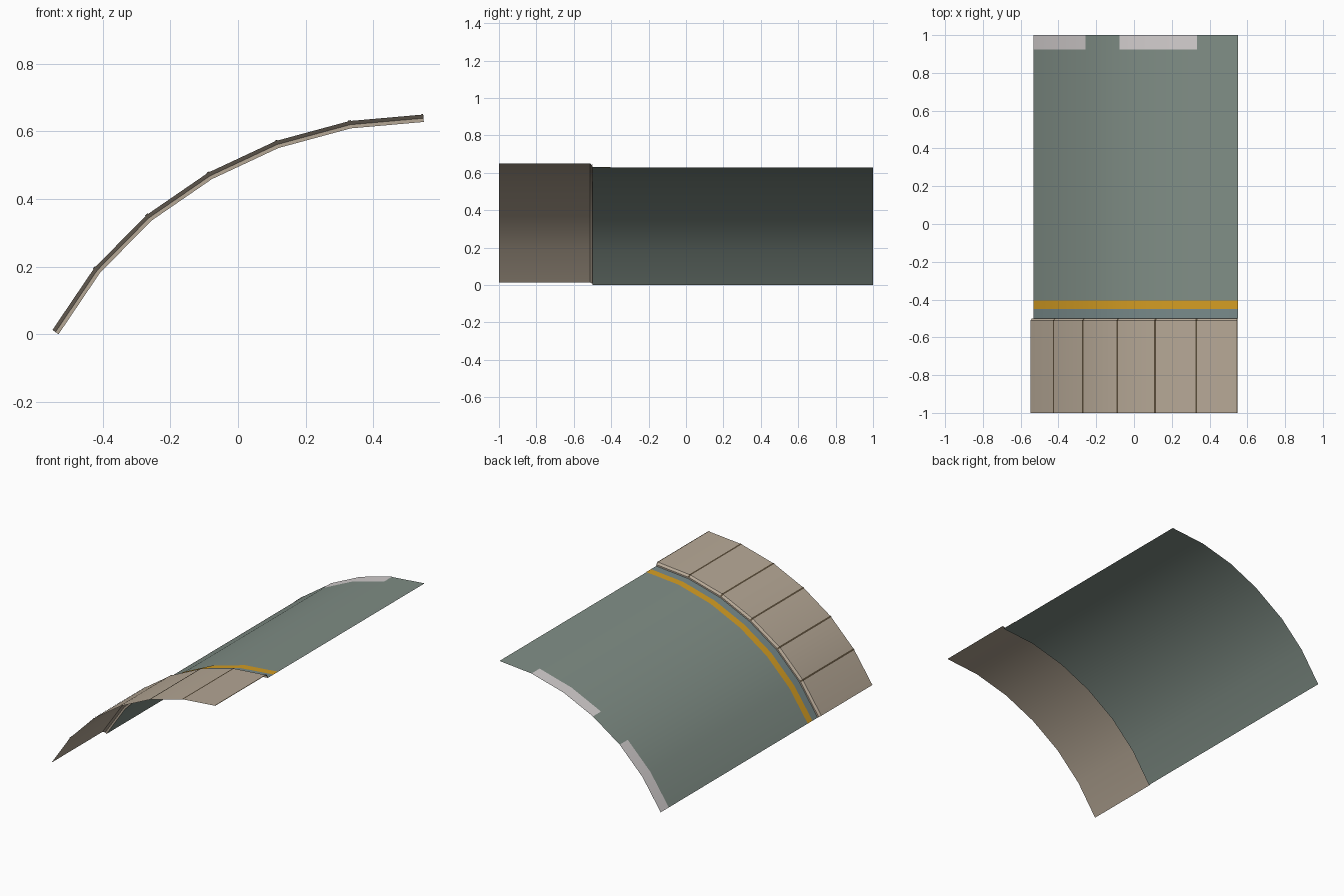
import bpy
import bmesh
from mathutils import Vector

if "Cube" in bpy.data.objects:
    bpy.data.objects.remove(bpy.data.objects["Cube"])


def srgb(r, g, b):
    def lin(c):
        c /= 255
        return c / 12.92 if c <= 0.04045 else ((c + 0.055) / 1.055) ** 2.4
    return (lin(r), lin(g), lin(b), 1)


def material(name, *rgb):
    m = bpy.data.materials.new(name)
    m.diffuse_color = srgb(*rgb)
    m.use_nodes = True
    m.node_tree.nodes["Principled BSDF"].inputs["Base Color"].default_value = m.diffuse_color
    return m


GREEN = material("grey_green", 128, 142, 134)
BLUE = material("blue_grey", 120, 138, 138)
YELLOW = material("amber", 212, 157, 35)
WHITE = material("pale_grey", 212, 207, 207)
TAN = material("tan", 182, 168, 150)
BROWN = material("dark_brown", 90, 77, 58)

# curved cross-section (x, z), from low left to high right
ARC = [Vector(p) for p in [(-0.531, 0), (-0.408, 0.182), (-0.256, 0.336), (-0.077, 0.459),
                           (0.12, 0.551), (0.334, 0.609), (0.55, 0.628)]]


def seg_normal(a, b):
    d = (b - a).normalized()
    return Vector((-d.y, d.x))


def offset(pts, dist):
    """Mitred parallel copy of a profile."""
    ns = [seg_normal(a, b) for a, b in zip(pts, pts[1:])]
    out = []
    for i, p in enumerate(pts):
        n0, n1 = ns[max(i - 1, 0)], ns[min(i, len(ns) - 1)]
        n = (n0 + n1).normalized()
        out.append(p + n * dist / n.dot(n0))
    return out


def sheet(name, mat, rails):
    """Surface through a list of (y, profile) rows, facing outwards."""
    bm = bmesh.new()
    rows = [[bm.verts.new((p.x, y, p.y)) for p in prof] for y, prof in rails]
    for r0, r1 in zip(rows, rows[1:]):
        for i in range(len(r0) - 1):
            bm.faces.new((r0[i], r0[i + 1], r1[i + 1], r1[i]))
    bm.normal_update()
    mesh = bpy.data.meshes.new(name)
    bm.to_mesh(mesh)
    bm.free()
    mesh.materials.append(mat)
    ob = bpy.data.objects.new(name, mesh)
    bpy.context.collection.objects.link(ob)
    bpy.ops.object.select_all(action='DESELECT')
    ob.select_set(True)
    bpy.context.view_layer.objects.active = ob
    bpy.ops.object.shade_smooth_by_angle(angle=0.6)
    return ob


# main curved panel
sheet("curved_panel", GREEN, [(-0.5, ARC), (1, ARC)])

# painted bands and end patches just above the panel
SKIN = offset(ARC, 0.002)
sheet("blue_band", BLUE, [(-0.5, SKIN), (-0.45, SKIN)])
sheet("amber_band", YELLOW, [(-0.45, SKIN), (-0.405, SKIN)])
for name, a, b in (("lower_end_patch", 0, 2), ("upper_end_patch", 3, 5)):
    sheet(name, WHITE, [(0.925, SKIN[a:b + 1]), (1, SKIN[a:b + 1])])

# raised collar with a chamfered back lip
OUTER, MID = offset(ARC, 0.022), offset(ARC, 0.011)
sheet("raised_collar", TAN, [(-1, OUTER), (-0.512, OUTER), (-0.5, MID), (-0.5, ARC)])


# dark seams along the collar's folds
def around(prof, i, half=0.005):
    p = prof[i]
    pts = [p + (prof[i - 1] - p).normalized() * half, p]
    if i + 1 < len(prof):
        pts.append(p + (prof[i + 1] - p).normalized() * half)
    return pts


top, low = offset(ARC, 0.024), offset(ARC, 0.013)
for i in range(1, len(ARC)):
    sheet(f"collar_seam_{i}", BROWN,
          [(-1, around(top, i)), (-0.511, around(top, i)), (-0.499, around(low, i))])
